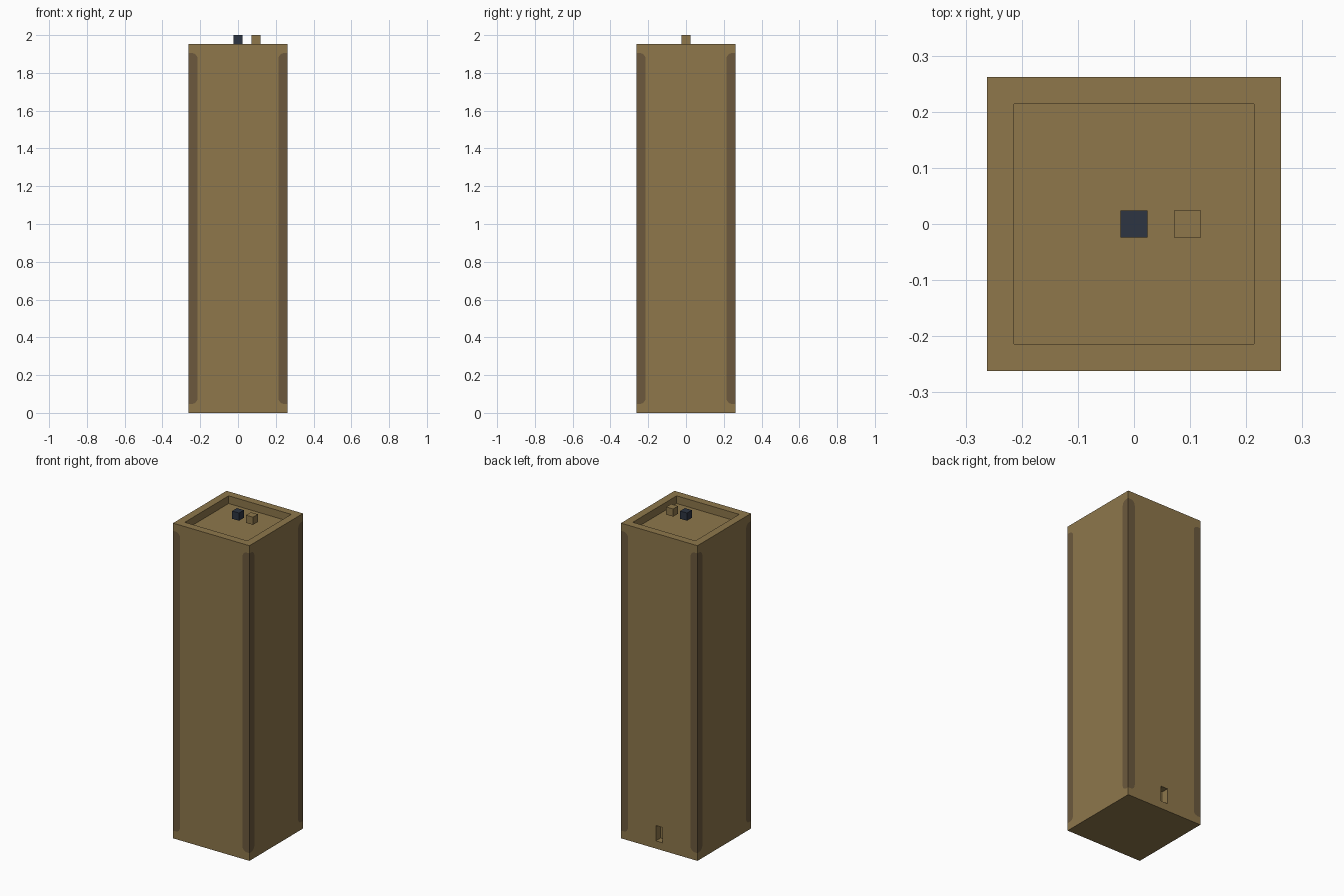
import bpy, bmesh
from math import sin, cos, pi
from mathutils import Matrix, Vector

if "Cube" in bpy.data.objects:
    bpy.data.objects.remove(bpy.data.objects["Cube"])

U = 2 / 42                  # module: one small block
HALF, TOP = 5.5 * U, 41 * U
STRIP_LOW, STRIP_HIGH = U, 40 * U
RADIUS, STEPS = 0.03, 6


def linear(c):
    c /= 255
    return c / 12.92 if c <= 0.04045 else ((c + 0.055) / 1.055) ** 2.4


def make_material(name, rgb):
    colour = [linear(c) for c in rgb] + [1]
    mat = bpy.data.materials.new(name)
    mat.use_nodes = True
    mat.diffuse_color = colour
    node = next(n for n in mat.node_tree.nodes if n.type == 'BSDF_PRINCIPLED')
    node.inputs["Base Color"].default_value = colour
    return mat


tan = make_material("tan", (142, 119, 75))
brown = make_material("dark_brown", (108, 89, 61))
navy = make_material("dark_navy", (45, 53, 66))


def add_object(name, bm, *mats):
    bmesh.ops.recalc_face_normals(bm, faces=bm.faces[:])
    mesh = bpy.data.meshes.new(name)
    bm.to_mesh(mesh)
    bm.free()
    for mat in mats:
        mesh.materials.append(mat)
    obj = bpy.data.objects.new(name, mesh)
    bpy.context.collection.objects.link(obj)
    return obj


def box(name, centre, size, mat):
    bm = bmesh.new()
    bmesh.ops.create_cube(bm, size=1, matrix=Matrix.Translation(centre)
                          @ Matrix.Diagonal((*size, 1)))
    return add_object(name, bm, mat)


def strip_outline():
    """Corner strip on a wall, from its lower to its upper outer point."""
    u = HALF - U + RADIUS
    arc = [(u - RADIUS * sin(a), RADIUS * (1 - cos(a)))
           for a in (pi / 2 * i / STEPS for i in range(STEPS + 1))]
    lower = [(x, STRIP_LOW + z) for x, z in arc]
    upper = [(x, STRIP_HIGH - z) for x, z in reversed(arc)]
    return [(HALF, STRIP_LOW)] + lower + upper + [(HALF, STRIP_HIGH)]


# Column: four walls with dark rounded strips cut in along the corners
bm = bmesh.new()


def add_face(points, turn, index):
    face = bm.faces.new([bm.verts.new(turn @ Vector(p)) for p in points])
    face.material_index = index


right = strip_outline()
left = [(-x, z) for x, z in reversed(right)]
wall = ([(-HALF, 0), (HALF, 0)] + right
        + [(HALF, TOP), (-HALF, TOP)] + left)
for side in range(4):
    turn = Matrix.Rotation(side * pi / 2, 3, 'Z')
    for outline, index in ((wall, 0), (right, 1), (left, 1)):
        add_face([(x, -HALF, z) for x, z in outline], turn, index)
for z in (0, TOP):
    add_face([(-HALF, -HALF, z), (HALF, -HALF, z),
              (HALF, HALF, z), (-HALF, HALF, z)], Matrix.Identity(3), 0)
bmesh.ops.remove_doubles(bm, verts=bm.verts[:], dist=0.0001)
column = add_object("column", bm, tan, brown)

# Shallow tray in the top and small socket low on the back
cutters = [
    box("tray_cutter", (0, 0, TOP), (9 * U, 9 * U, 2 * U), tan),
    box("socket_cutter", (0, HALF, 2 * U), (U, 2 * U, 2 * U), tan),
]
for cutter in cutters:
    cutter.hide_render = True
    cutter.hide_viewport = True
    cut = column.modifiers.new(cutter.name, 'BOOLEAN')
    cut.operation = 'DIFFERENCE'
    cut.solver = 'EXACT'
    cut.object = cutter

# Apply the cuts and drop the cutters
bpy.context.view_layer.update()
graph = bpy.context.evaluated_depsgraph_get()
result = bpy.data.meshes.new_from_object(column.evaluated_get(graph))
column.modifiers.clear()
column.data = result
for cutter in cutters:
    bpy.data.objects.remove(cutter)

# Two small blocks above the tray
box("centre_block", (0, 0, TOP + U / 2), (U, U, U), navy)
box("side_block", (2 * U, 0, TOP + U / 2), (U, U, U), tan)
